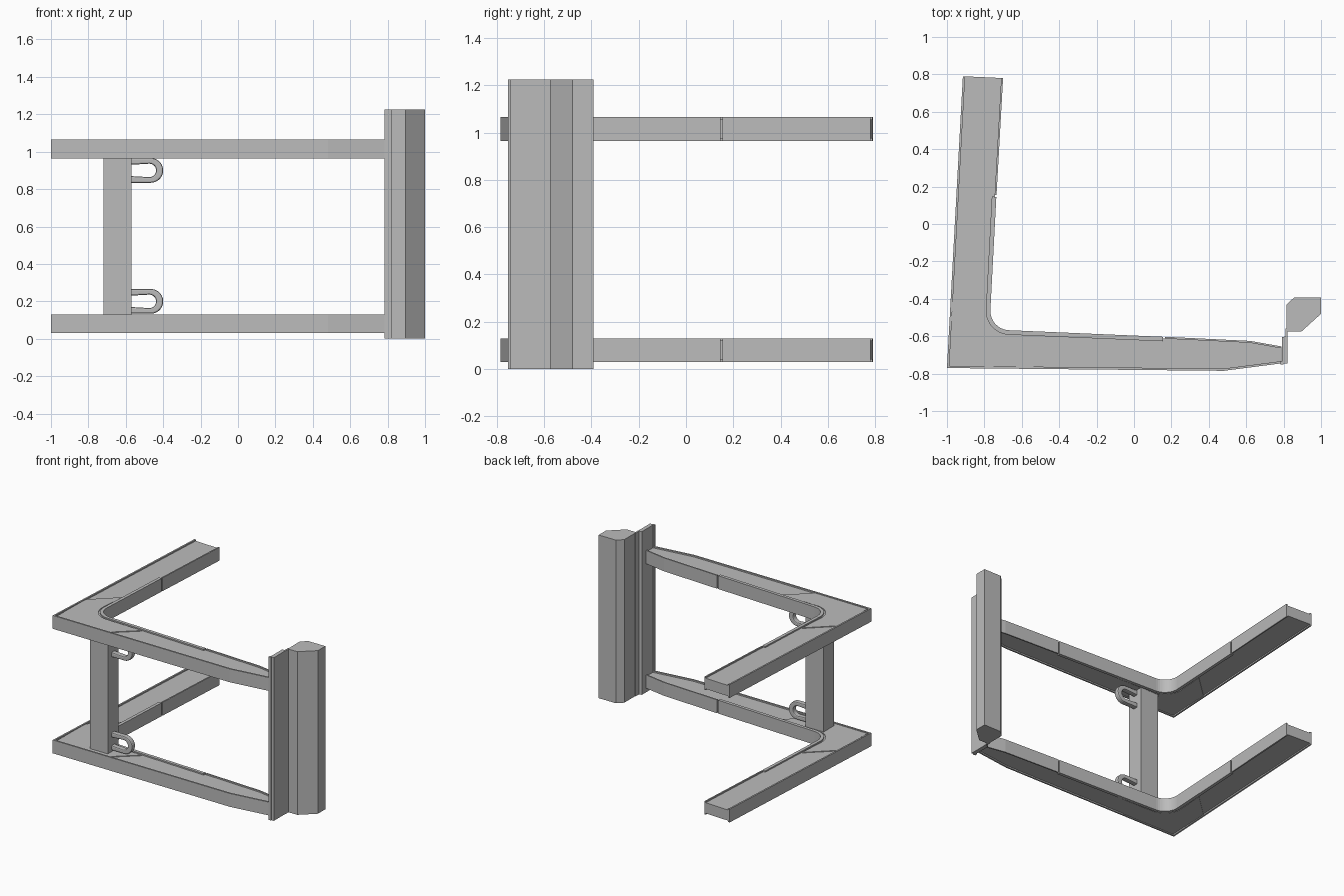
import bpy, bmesh, math
from mathutils import Vector

if "Cube" in bpy.data.objects:
    bpy.data.objects.remove(bpy.data.objects["Cube"])

steel = bpy.data.materials.new("grey steel")
steel.use_nodes = True
GREY = (0.5, 0.5, 0.5, 1)
steel.diffuse_color = GREY
steel.node_tree.nodes["Principled BSDF"].inputs["Base Color"].default_value = GREY


def prism(name, outline, low, high, axis="z"):
    """Extrude a flat outline along z, or along y for an x-z outline."""
    bm = bmesh.new()
    place = (lambda a, b, c: (a, b, c)) if axis == "z" else (lambda a, b, c: (a, c, b))
    face = bm.faces.new([bm.verts.new(place(p[0], p[1], low)) for p in outline])
    shift = Vector(place(0, 0, high - low))
    new = bmesh.ops.extrude_face_region(bm, geom=[face])["geom"]
    bmesh.ops.translate(bm, vec=shift, verts=[g for g in new if isinstance(g, bmesh.types.BMVert)])
    bmesh.ops.recalc_face_normals(bm, faces=bm.faces)
    mesh = bpy.data.meshes.new(name)
    bm.to_mesh(mesh)
    bm.free()
    mesh.materials.append(steel)
    obj = bpy.data.objects.new(name, mesh)
    bpy.context.collection.objects.link(obj)
    return obj


def offset(path, dist):
    """Shift an open path to its left with mitred corners."""
    pts = [Vector(p) for p in path]
    dirs = [(b - a).normalized() for a, b in zip(pts, pts[1:])]
    result = []
    for i, p in enumerate(pts):
        a, b = dirs[max(i - 1, 0)], dirs[min(i, len(dirs) - 1)]
        na, nb = Vector((-a.y, a.x)), Vector((-b.y, b.x))
        result.append(p + (na + nb) * dist / (1 + na.dot(nb)))
    return result


def strip(name, path, width, low, high):
    return prism(name, list(path) + offset(path, width)[::-1], low, high)


def arc(cx, cy, r, start, end, steps):
    angles = [math.radians(start + (end - start) * i / steps) for i in range(steps + 1)]
    return [(cx + r * math.cos(a), cy + r * math.sin(a)) for a in angles]


# Frame paths: outer edge and inner edge, both with the beam on their left
outer = [(-0.915, 0.79), (-1, -0.77), (0.48, -0.785), (0.79, -0.745)]
bend = arc(-0.665, -0.465, 0.103, 267, 177, 10)
front_tip = [(0.79, -0.655), (0.62, -0.625), (0.165, -0.603)]
flange = [(0.155, -0.603)] + bend + [(-0.736, 0.145)]
back_tip = [(-0.735, 0.155), (-0.70, 0.78)]
inner = [front_tip[0], front_tip[1], flange[0]] + bend + back_tip
# the inner path runs front to back, so the beam lies on its left
core = offset(outer, 0.008) + offset(inner, 0.008)

# Corner gusset outline
gusset = [(-0.97, -0.42), (-0.978, -0.755), (-0.54, -0.762), (-0.37, -0.612)]
gusset += offset(bend, 0.035) + [(-0.787, -0.25)]

LIP = 0.01
for side, low in (("lower", 0.03), ("upper", 0.965)):
    high = low + 0.1
    prism(side + "_frame_beam", core, low + LIP, high - LIP)
    strip(side + "_outer_rail", outer, 0.012, low, high)
    strip(side + "_inner_flange", flange, 0.024, low, high)
    strip(side + "_front_inner_rail", front_tip, 0.01, low, high)
    strip(side + "_back_inner_rail", back_tip, 0.01, low, high)
    prism(side + "_gusset_top", gusset, high - LIP - 0.001, high - LIP + 0.005)
    prism(side + "_gusset_bottom", gusset, low + LIP - 0.005, low + LIP + 0.001)

# Upright post between the frames
prism("upright_post", [(-0.72, -0.73), (-0.57, -0.73), (-0.57, -0.605), (-0.72, -0.605)], 0.12, 0.975)

# Tie loops on the post
for side, z in (("lower", 0.2), ("upper", 0.9)):
    outside = [(-0.58, z - 0.066)] + arc(-0.466, z, 0.066, -90, 90, 14) + [(-0.58, z + 0.066)]
    inside = [(-0.58, z + 0.03)] + arc(-0.474, z, 0.036, 90, -90, 14) + [(-0.58, z - 0.03)]
    loop = prism(side + "_tie_loop", outside + inside, -0.685, -0.645, "y")
    bevel = loop.modifiers.new("rounded", "BEVEL")
    bevel.width, bevel.segments, bevel.limit_method = 0.008, 2, "ANGLE"
    bevel.angle_limit = math.radians(60)

# Hinge-side jamb: mounting plate, thin web and chamfered column
TOP = 1.225
prism("jamb_plate", [(0.79, -0.745), (0.82, -0.745), (0.82, -0.6), (0.79, -0.605)], 0, TOP)
prism("jamb_plate_edge", [(0.782, -0.752), (0.80, -0.752), (0.80, -0.735), (0.782, -0.735)], 0, TOP)
prism("jamb_web", [(0.81, -0.61), (0.822, -0.61), (0.822, -0.56), (0.81, -0.56)], 0, TOP)
prism("jamb_column", [(0.815, -0.575), (0.895, -0.575), (1, -0.48), (1, -0.392),
                      (0.857, -0.392), (0.815, -0.432)], 0, TOP)
